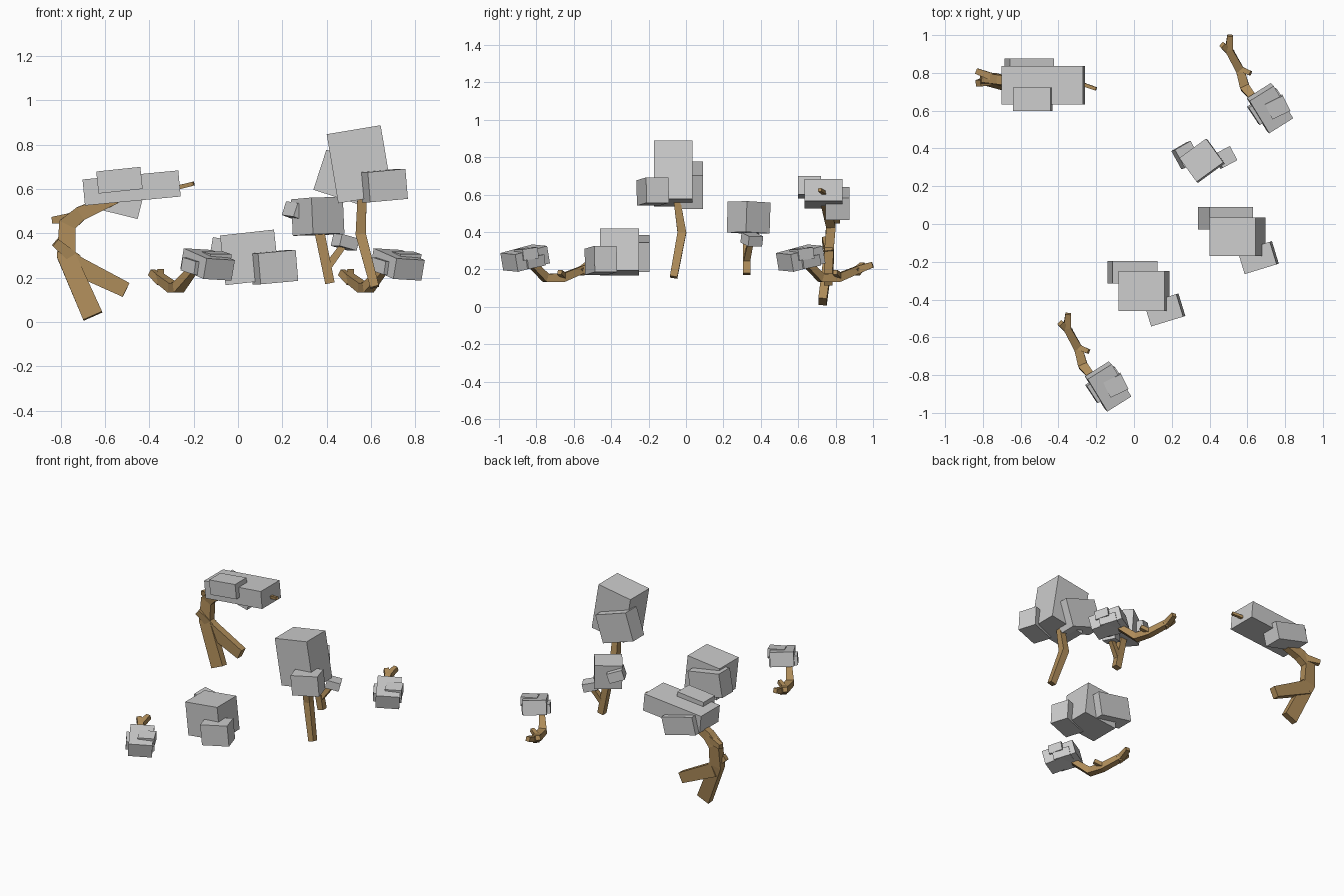
import bpy, bmesh
from math import radians
from mathutils import Vector, Euler

if "Cube" in bpy.data.objects:
    bpy.data.objects.remove(bpy.data.objects["Cube"])

bark = bpy.data.materials.new("bark_brown")
bark.diffuse_color = (0.42, 0.26, 0.10, 1)
bark.use_nodes = True
bark.node_tree.nodes["Principled BSDF"].inputs["Base Color"].default_value = bark.diffuse_color


def finish(name, bm, mat=None):
    bmesh.ops.recalc_face_normals(bm, faces=bm.faces)
    me = bpy.data.meshes.new(name)
    bm.to_mesh(me)
    bm.free()
    ob = bpy.data.objects.new(name, me)
    bpy.context.collection.objects.link(ob)
    if mat:
        me.materials.append(mat)
    return ob


def leaf_block(name, loc, size, tilt=0, turn=0, pitch=0):
    """Box of leaves: tilt is counter-clockwise seen from the front."""
    bm = bmesh.new()
    bmesh.ops.create_cube(bm, size=1)
    bmesh.ops.scale(bm, vec=size, verts=bm.verts)
    ob = finish(name, bm)
    ob.location = loc
    ob.rotation_euler = Euler((radians(pitch), radians(-tilt), radians(turn)))
    return ob


def limb(name, pts, widths, ref=(0, 1, 0)):
    """Four-sided limb swept along points; widths are (across, along ref)."""
    pts, ref = [Vector(p) for p in pts], Vector(ref)
    bm = bmesh.new()
    rings = []
    last = len(pts) - 1
    for i, (p, (a, b)) in enumerate(zip(pts, widths)):
        t = ((pts[min(i + 1, last)] - p).normalized()
             + (p - pts[max(i - 1, 0)]).normalized()).normalized()
        u = ref.cross(t).normalized() * a / 2
        v = t.cross(u).normalized() * b / 2
        rings.append([bm.verts.new(p + u * s + v * q)
                      for s, q in ((-1, -1), (1, -1), (1, 1), (-1, 1))])
    for r, s in zip(rings, rings[1:]):
        for k in range(4):
            bm.faces.new((r[k], r[(k + 1) % 4], s[(k + 1) % 4], s[k]))
    bm.faces.new(rings[0])
    bm.faces.new(rings[-1])
    return finish(name, bm, bark)


# Large leaning tree
limb("leaning_trunk", [(-.655, .73, .027), (-.775, .765, .30), (-.77, .775, .44), (-.71, .765, .49), (-.55, .745, .56)],
     [(.093, .045), (.085, .05), (.08, .05), (.065, .05), (.05, .045)])
limb("leaning_low_branch", [(-.76, .765, .27), (-.505, .76, .145)], [(.09, .05), (.07, .045)])
limb("leaning_stub", [(-.73, .765, .28), (-.825, .745, .36)], [(.055, .045), (.04, .035)])
limb("leaning_top_stub", [(-.74, .775, .47), (-.835, .81, .46)], [(.05, .04), (.03, .03)])
limb("leaning_twig", [(-.30, .75, .60), (-.20, .715, .625)], [(.02, .02), (.018, .018)])
leaf_block("leaning_leaves_main", (-.48, .735, .605), (.434, .205, .118), 5.4)
leaf_block("leaning_leaves_front", (-.535, .66, .64), (.2, .125, .10), 6)
leaf_block("leaning_leaves_back", (-.555, .81, .552), (.24, .13, .12), -14)

# Tall tree
limb("tall_trunk", [(.617, -.066, .158), (.554, -.022, .396), (.56, -.05, .58)],
     [(.04, .04), (.047, .047), (.04, .035)])
leaf_block("tall_leaves_main", (.548, -.068, .712), (.247, .205, .316), 9.5)
leaf_block("tall_leaves_front", (.658, -.178, .616), (.178, .125, .136), 5, 17)
leaf_block("tall_leaves_back", (.485, .03, .65), (.243, .12, .19), -18)

# Ground bush
leaf_block("bush_main", (.053, -.355, .292), (.245, .21, .225), 6.3)
leaf_block("bush_front", (.163, -.455, .248), (.178, .125, .14), 5, 17)
leaf_block("bush_back", (-.008, -.255, .284), (.241, .12, .16), -9.7)

# Middle tree with turned leaf blocks
limb("middle_trunk", [(.415, .325, .175), (.365, .325, .42)], [(.043, .04), (.045, .04)])
limb("middle_branch", [(.405, .325, .25), (.475, .345, .345)], [(.035, .035), (.03, .03)])
leaf_block("middle_leaves_main", (.36, .335, .477), (.175, .156, .165), 1, 36, -3)
leaf_block("middle_leaves_right", (.483, .352, .36), (.09, .085, .055), -14, 28)
leaf_block("middle_leaves_left", (.275, .365, .495), (.10, .11, .065), -18, 30, 4)


# Two matching crooked saplings
def sapling(tag, off):
    def at(*p):
        return Vector(p) + Vector(off)
    up = (0, 0, 1)
    limb("sapling_trunk_" + tag,
         [at(-.348, -.475, .225), at(-.355, -.55, .20), at(-.295, -.66, .155),
          at(-.27, -.75, .155), at(-.205, -.83, .235)],
         [(.03, .03), (.04, .04), (.045, .045), (.05, .045), (.035, .035)], up)
    limb("sapling_fork_" + tag, [at(-.345, -.565, .185), at(-.39, -.525, .225)],
         [(.04, .04), (.03, .03)], up)
    limb("sapling_twig_" + tag, [at(-.30, -.65, .16), at(-.24, -.675, .185)],
         [(.03, .03), (.025, .025)], up)
    leaf_block("sapling_leaves_main_" + tag, at(-.137, -.86, .26), (.15, .205, .095), -3, 32, 13)
    leaf_block("sapling_leaves_top_" + tag, at(-.098, -.853, .283), (.105, .09, .06), 0, 26, 8)
    leaf_block("sapling_leaves_side_" + tag, at(-.15, -.85, .247), (.18, .11, .06), -4, 34, 10)


sapling("front", (0, 0, 0))
sapling("back", (.857, 1.473, 0))
